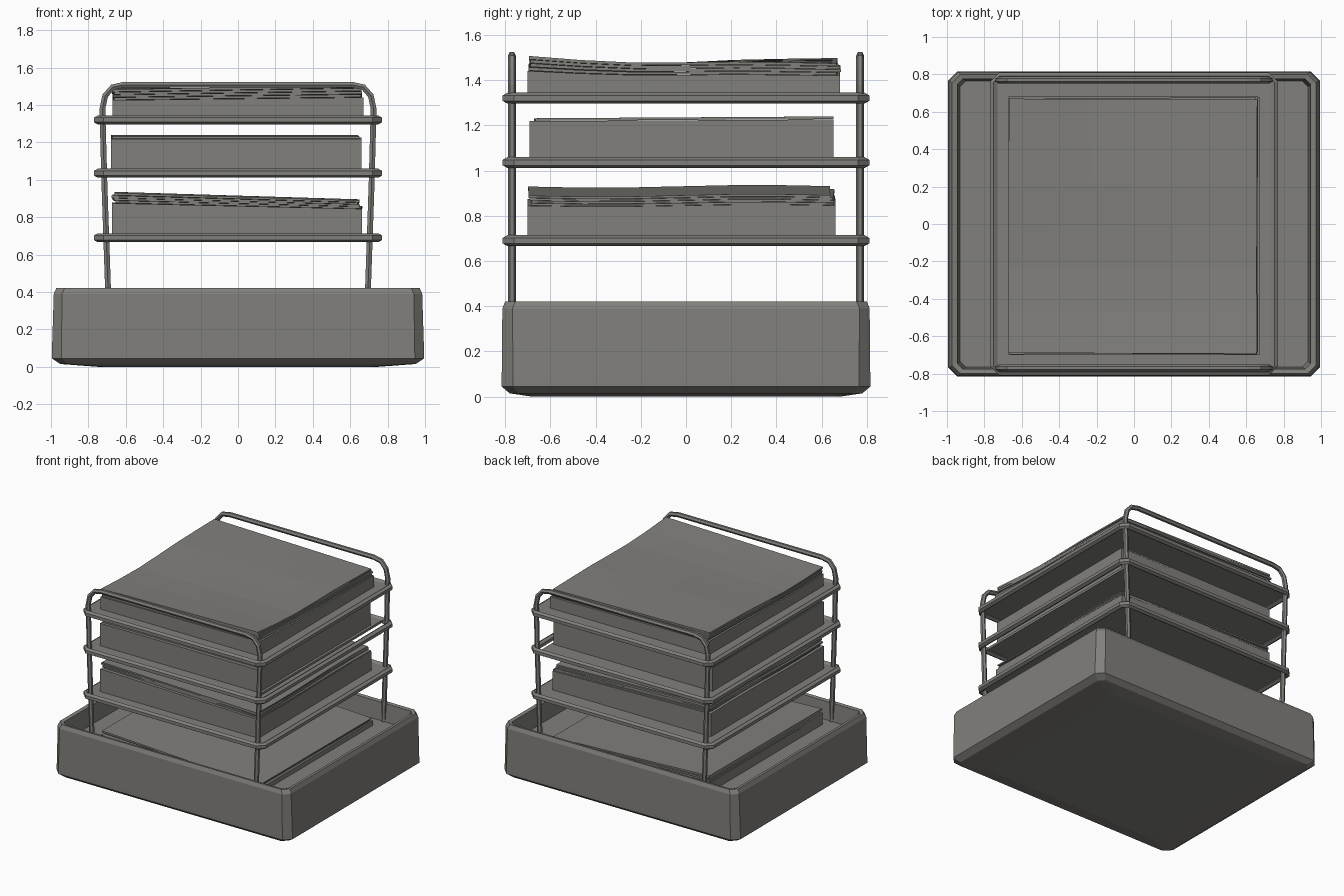
import bpy, bmesh, math, random
from mathutils import Vector

random.seed(4)
if "Cube" in bpy.data.objects:
    bpy.data.objects.remove(bpy.data.objects["Cube"])

# One warm grey for everything
grey = bpy.data.materials.new("warm_grey")
grey.use_nodes = True
COLOUR = (0.22, 0.215, 0.198, 1)
grey.diffuse_color = COLOUR
grey.node_tree.nodes["Principled BSDF"].inputs["Base Color"].default_value = COLOUR


def add_object(name, bm):
    bmesh.ops.recalc_face_normals(bm, faces=bm.faces)
    mesh = bpy.data.meshes.new(name)
    bm.to_mesh(mesh)
    bm.free()
    mesh.materials.append(grey)
    obj = bpy.data.objects.new(name, mesh)
    bpy.context.collection.objects.link(obj)
    return obj


def cut_rectangle(hx, hy, cut, z):
    """Rectangle outline with cut corners, counter-clockwise."""
    points = []
    for sx, sy in ((1, 1), (-1, 1), (-1, -1), (1, -1)):
        pair = [(sx * hx, sy * (hy - cut), z), (sx * (hx - cut), sy * hy, z)]
        points += pair if sx * sy > 0 else pair[::-1]
    return [Vector(p) for p in points]


def loft(name, outlines):
    """Skin a list of outlines and cap both ends."""
    bm = bmesh.new()
    rings = [[bm.verts.new(p) for p in outline] for outline in outlines]
    for low, high in zip(rings, rings[1:]):
        for i in range(len(low)):
            j = (i + 1) % len(low)
            bm.faces.new((low[i], low[j], high[j], high[i]))
    bm.faces.new(rings[0])
    bm.faces.new(rings[-1])
    return add_object(name, bm)


def tube(name, points, radius, cyclic=False, sides=6):
    """Sweep a small polygon along a path whose corners stay mitred."""
    bm = bmesh.new()
    points = [Vector(p) for p in points]
    count = len(points)
    normal = Vector((0, 0, 1)) if cyclic else Vector((0, 1, 0))
    rings = []
    for i, p in enumerate(points):
        before = points[i - 1] if cyclic or i else p
        after = points[(i + 1) % count] if cyclic or i < count - 1 else p
        side = (after - before).normalized().cross(normal)
        angles = [math.tau * (k + 0.5) / sides for k in range(sides)]
        rings.append([bm.verts.new(p + radius * (side * math.cos(a) + normal * math.sin(a)))
                      for a in angles])
    for i in range(count if cyclic else count - 1):
        a, b = rings[i], rings[(i + 1) % count]
        for k in range(sides):
            m = (k + 1) % sides
            bm.faces.new((a[k], a[m], b[m], b[k]))
    if not cyclic:
        bm.faces.new(rings[0])
        bm.faces.new(rings[-1])
    return add_object(name, bm)


def sheet_block(bm, centre, half, spin, bottom, top, steps=6):
    """Closed block of paper; bottom and top give height at (u, v) in -1..1."""
    start = len(bm.verts)
    result = bmesh.ops.create_grid(bm, x_segments=steps, y_segments=steps, size=1)
    verts = result["verts"]
    faces = list({f for v in verts for f in v.link_faces})
    extra = bmesh.ops.extrude_face_region(bm, geom=faces, use_keep_orig=True)
    upper = [g for g in extra["geom"] if isinstance(g, bmesh.types.BMVert)]
    for group, height in ((verts, bottom), (upper, top)):
        for v in group:
            u, w = v.co.x, v.co.y
            x, y = u * half[0], w * half[1]
            v.co = (centre[0] + x * math.cos(spin) - y * math.sin(spin),
                    centre[1] + x * math.sin(spin) + y * math.cos(spin),
                    height(u, w))


def paper_stack(name, centre, half, floor, block_share, sheets, top):
    """A thick ream with loose, slightly shifted sheets lying over it."""
    bm = bmesh.new()

    def level(share):
        return lambda u, w: floor + (top(u, w) - floor) * share

    sheet_block(bm, centre, half, 0, level(0), level(block_share))
    step = (1 - block_share) / max(sheets, 1)
    for i in range(sheets):
        shift = [c + random.uniform(-0.012, 0.012) for c in centre]
        size = [h - random.uniform(0.004, 0.014) for h in half]
        low = block_share + i * step
        sheet_block(bm, shift, size, random.uniform(-0.008, 0.008),
                    level(low + step * 0.12), level(low + step))
    return add_object(name, bm)


# Base tray: underside, rounded foot, outer wall, rim, inner wall, raised floor
loft("base_tray", [
    cut_rectangle(0.75, 0.68, 0.04, 0.0),
    cut_rectangle(0.95, 0.78, 0.04, 0.015),
    cut_rectangle(0.995, 0.815, 0.05, 0.045),
    cut_rectangle(0.995, 0.815, 0.05, 0.075),
    cut_rectangle(0.985, 0.812, 0.045, 0.39),
    cut_rectangle(0.972, 0.80, 0.045, 0.42),
    cut_rectangle(0.945, 0.775, 0.03, 0.415),
    cut_rectangle(0.93, 0.765, 0.03, 0.28),
])

# Wire hoops at the front and back, each with two legs and a top bar
for name, y in (("front_hoop", -0.77), ("back_hoop", 0.77)):
    half = [(0.69, 0.27), (0.715, 1.0), (0.725, 1.38), (0.71, 1.45), (0.67, 1.495), (0.61, 1.508)]
    path = [(-x, y, z) for x, z in half] + [(x, y, z) for x, z in reversed(half)]
    tube(name, path, 0.018)

# Shelves: a wire rim round a thin plate
for name, z, right in (("lower", 0.69, 0.75), ("middle", 1.035, 0.68), ("upper", 1.32, 0.75)):
    tube(name + "_shelf_rim", cut_rectangle(0.75, 0.79, 0.03, z), 0.024, cyclic=True)
    plate = [cut_rectangle(0.75, 0.79, 0.03, z + dz) for dz in (-0.006, 0.012)]
    for outline in plate:
        for p in outline:
            p.x = min(p.x, right)
    loft(name + "_shelf_plate", plate)

# Paper on every level
paper_stack("tray_papers", (0, -0.01), (0.67, 0.68), 0.28, 0.6, 3,
            lambda u, w: 0.37 - 0.03 * u)
paper_stack("lower_papers", (-0.005, -0.02), (0.668, 0.68), 0.702, 0.76, 4,
            lambda u, w: 0.91 - 0.02 * u + 0.006 * math.sin(3 * w))
paper_stack("middle_papers", (-0.01, -0.02), (0.67, 0.672), 1.047, 0.93, 1,
            lambda u, w: 1.235 + 0.004 * w)
paper_stack("upper_papers", (0, -0.01), (0.67, 0.69), 1.332, 0.62, 4,
            lambda u, w: 1.478 + 0.012 * w * w - 0.012 * u * w + 0.006 * math.sin(4 * w))
